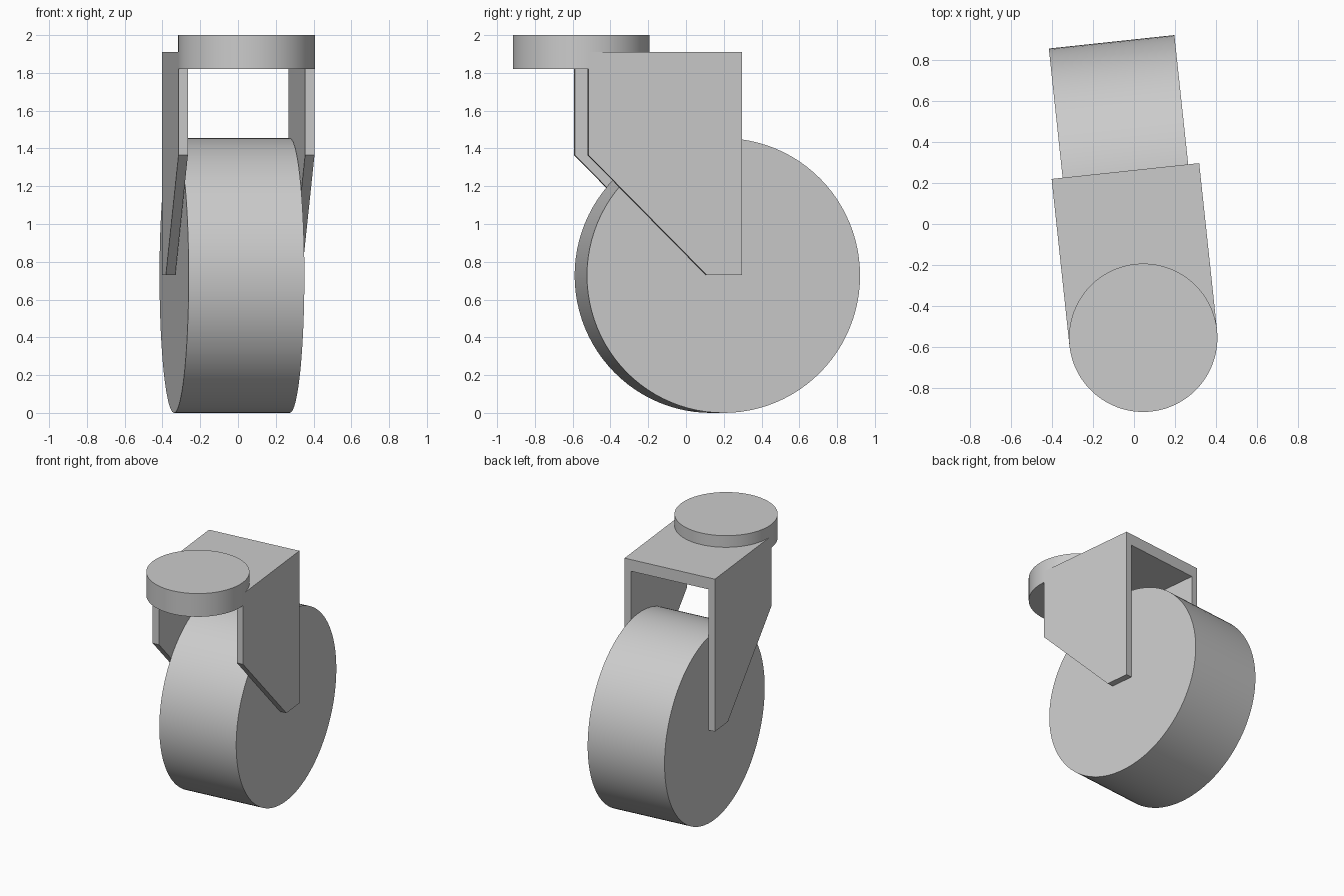
import bpy, bmesh, math
from mathutils import Matrix, Vector

cube = bpy.data.objects.get("Cube")
if cube:
    bpy.data.objects.remove(cube, do_unlink=True)

# Swivel frame: origin on the swivel axis, local y trails back to the wheel
FRAME = Matrix.Translation((0.045, -0.555, 0)) @ Matrix.Rotation(math.radians(6.1), 4, "Z")
OUTER, INNER = 0.362, 0.312      # half widths of the fork
FORK_TOP, FORK_LOW = 1.91, 0.73
PLATE_LOW, PLATE_TOP = 1.82, 2.0
DEPTH = 0.818
WHEEL_R, WHEEL_HALF, TRAIL = 0.727, 0.308, 0.725

grey = bpy.data.materials.new("plain grey")
grey.use_nodes = True
grey.diffuse_color = (0.6, 0.6, 0.6, 1)
grey.node_tree.nodes["Principled BSDF"].inputs["Base Color"].default_value = grey.diffuse_color


def make_object(name, bm, smooth=False):
    bmesh.ops.recalc_face_normals(bm, faces=bm.faces)
    mesh = bpy.data.meshes.new(name)
    bm.to_mesh(mesh)
    bm.free()
    mesh.materials.append(grey)
    obj = bpy.data.objects.new(name, mesh)
    obj.matrix_world = FRAME
    bpy.context.collection.objects.link(obj)
    if smooth:
        bpy.ops.object.select_all(action="DESELECT")
        obj.select_set(True)
        bpy.context.view_layer.objects.active = obj
        bpy.ops.object.shade_smooth_by_angle(angle=math.radians(30))
    return obj


def cylinder(name, radius, length, placement):
    bm = bmesh.new()
    bmesh.ops.create_cone(bm, cap_ends=True, segments=96, radius1=radius,
                          radius2=radius, depth=length, matrix=placement)
    return make_object(name, bm, smooth=True)


# Round mounting plate on the swivel axis
cylinder("mounting_plate", OUTER, PLATE_TOP - PLATE_LOW,
         Matrix.Translation((0, 0, (PLATE_LOW + PLATE_TOP) / 2)))

# Wide plain wheel, axle across the fork
cylinder("wheel", WHEEL_R, WHEEL_HALF * 2,
         Matrix.Translation((0, TRAIL, WHEEL_R)) @ Matrix.Rotation(math.pi / 2, 4, "Y"))

# Fork: upside-down U section pushed back, then its front corners cut off
half = [(OUTER, FORK_TOP), (OUTER, FORK_LOW), (INNER, FORK_LOW), (INNER, PLATE_LOW)]
section = half + [(-x, z) for x, z in reversed(half)]
bm = bmesh.new()
face = bm.faces.new([bm.verts.new((x, 0, z)) for x, z in section])
pushed = bmesh.ops.extrude_face_region(bm, geom=[face], use_keep_orig=True)["geom"]
bmesh.ops.translate(bm, vec=(0, DEPTH, 0),
                    verts=[v for v in pushed if isinstance(v, bmesh.types.BMVert)])
bmesh.ops.recalc_face_normals(bm, faces=bm.faces)
high, low = Vector((0, 0, 1.365)), Vector((0, 0.63, FORK_LOW))
slope = low - high
bmesh.ops.bisect_plane(bm, geom=bm.verts[:] + bm.edges[:] + bm.faces[:], plane_co=high,
                       plane_no=(0, slope.z, -slope.y), clear_outer=True)
bmesh.ops.holes_fill(bm, edges=[e for e in bm.edges if e.is_boundary], sides=0)
make_object("fork", bm)
